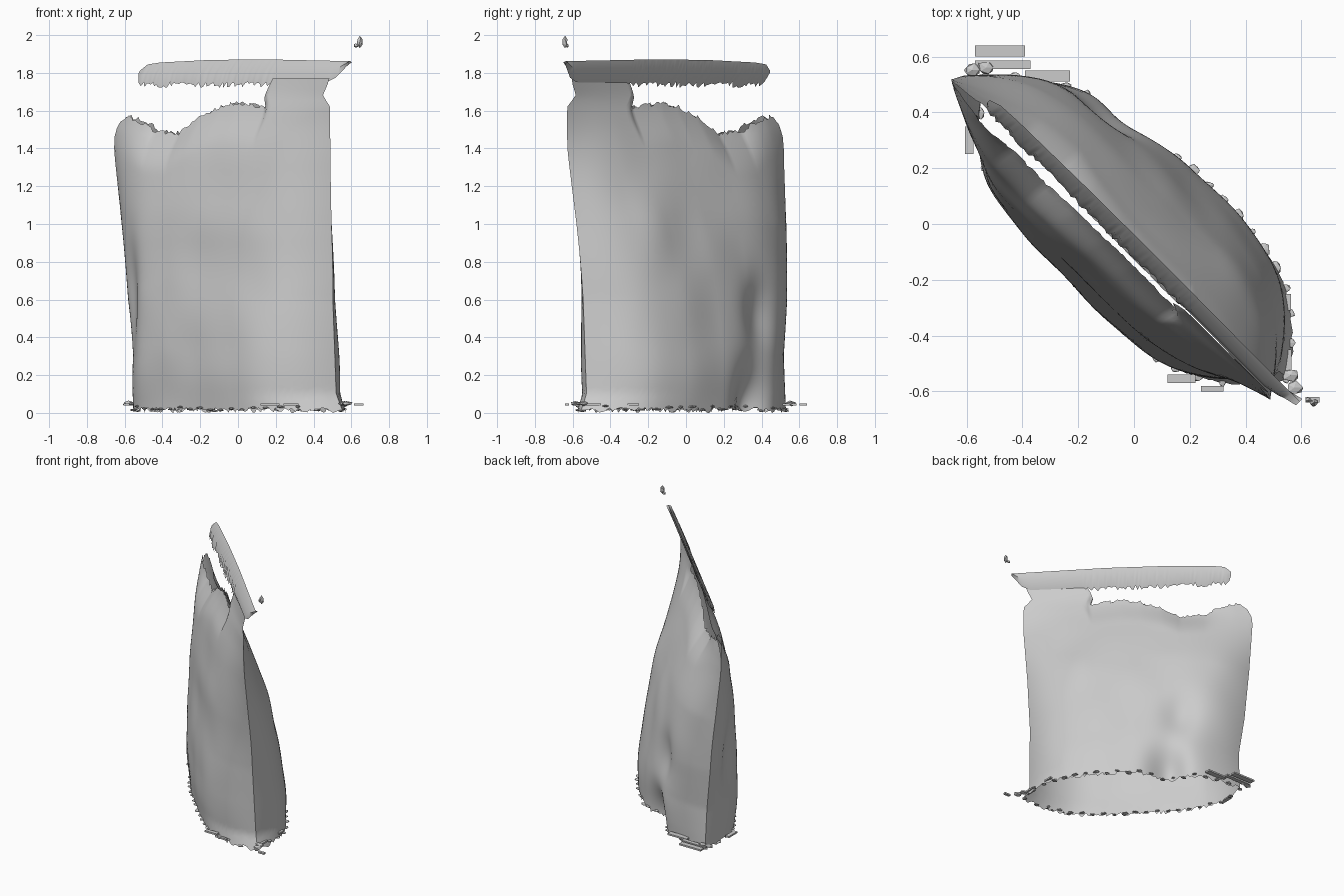
import bpy, bmesh, math, random
from mathutils import Vector, noise

random.seed(4)
if "Cube" in bpy.data.objects:
    bpy.data.objects.remove(bpy.data.objects["Cube"])

grey = bpy.data.materials.new("plain_grey")
grey.use_nodes = True
grey.diffuse_color = (0.6, 0.6, 0.6, 1)
bsdf = grey.node_tree.nodes["Principled BSDF"]
bsdf.inputs["Base Color"].default_value = (0.6, 0.6, 0.6, 1)
bsdf.inputs["Roughness"].default_value = 0.9


def curve(points, x):
    """Piecewise linear lookup."""
    if x <= points[0][0]:
        return points[0][1]
    for (a, p), (b, q) in zip(points, points[1:]):
        if x <= b:
            return p + (q - p) * (x - a) / (b - a)
    return points[-1][1]


def soft(points, x, r=.09):
    """Lookup with rounded corners."""
    return sum(curve(points, x + r * k / 3) for k in range(-3, 4)) / 7


def place(u, v, z):
    """u runs along the bag's width, v through its depth; the bag stands diagonally."""
    r = math.sqrt(0.5)
    return Vector(((u + v) * r, (v - u) * r, z))


def finish(name, bm, smooth=True):
    mesh = bpy.data.meshes.new(name)
    bm.to_mesh(mesh)
    bm.free()
    obj = bpy.data.objects.new(name, mesh)
    bpy.context.collection.objects.link(obj)
    mesh.materials.append(grey)
    if smooth:
        bpy.ops.object.select_all(action="DESELECT")
        obj.select_set(True)
        bpy.context.view_layer.objects.active = obj
        bpy.ops.object.shade_smooth_by_angle(angle=math.radians(50))
    return obj


def skin(bm, rows):
    """Join closed rings of points into a tube."""
    rings = [[bm.verts.new(p) for p in row] for row in rows]
    n = len(rings[0])
    for low, high in zip(rings, rings[1:]):
        for i in range(n):
            j = (i + 1) % n
            bm.faces.new((low[i], low[j], high[j], high[i]))


# Shape of the bag by height, and its torn top edge by position across
LEFT = [(0, -.75), (.3, -.74), (.6, -.78), (1, -.81), (1.4, -.83), (1.5, -.82), (1.57, -.79)]
RIGHT = [(0, .79), (.1, .74), (.6, .74), (1, .76), (1.4, .79), (1.62, .79), (1.68, .73), (1.76, .77)]
CENTRE = [(0, 0), (.8, -.04), (1.4, -.1), (1.7, -.1), (1.76, -.08)]
DEPTH = [(0, .285), (.25, .3), (.5, .28), (1, .21), (1.4, .105), (1.6, .035), (1.76, .008)]
TOP = [(-1, 1.47), (-.97, 1.54), (-.91, 1.57), (-.74, 1.54), (-.6, 1.49), (-.38, 1.48),
       (-.21, 1.57), (-.04, 1.62), (.13, 1.64), (.4, 1.62), (.43, 1.69), (.46, 1.77)]
# Fullness of the cross-section towards the ends, by height
FULL_BACK_LEFT = [(0, 2.7), (.5, 3.3), (1, 4.2), (1.6, 3)]
FULL_BACK_RIGHT = [(0, 4), (1, 4.2), (1.6, 3)]
FULL_FRONT_LEFT = [(0, 4.5), (1, 4.2), (1.5, 5)]
FULL_FRONT_RIGHT = [(0, 4.3), (1, 3.4), (1.6, 2.6)]


def bump(u, z, u0, z0, wide, tall):
    return math.exp(-((u - u0) / wide) ** 2 - ((z - z0) / tall) ** 2)


def wall_point(s, side, z):
    left, right = curve(LEFT, z), curve(RIGHT, z)
    u = left + (right - left) * (s + 1) / 2
    if side > 0:
        full = FULL_BACK_LEFT if s < 0 else FULL_BACK_RIGHT
    else:
        full = FULL_FRONT_LEFT if s < 0 else FULL_FRONT_RIGHT
    fall = 1 - abs(s) ** curve(full, z)
    depth = soft(DEPTH, z) * fall
    # Dents and soft wrinkles in the fabric
    if side > 0:
        depth -= (.06 * bump(u, z, -.34, .5, .12, .2) + .13 * bump(u, z, -.26, .04, .13, .2)) * fall
    else:
        depth -= .07 * bump(u, z, -.62, .6, .09, .28) * fall
    wrinkle = noise.noise(Vector((u * 4, side * 3, z * 3))) * .012
    depth += wrinkle * fall * min(1, curve(DEPTH, z) * 5)
    # The walls draw together under the torn edge, but stay apart at the left end
    near = min(1, max(0, (curve(TOP, s) - z) / .22))
    closed = min(1, max(0, (s + .85) / .25))
    depth *= 1 - .75 * closed * (1 - near) ** 2
    return place(u, soft(CENTRE, z) + side * max(depth, 0), z)


# Bag body: front and back walls, open at the bottom and torn at the top
COLS, ROWS = 100, 60
span = [-1 + 2 * i / COLS for i in range(COLS + 1)]
loop = [(s, -1) for s in span] + [(s, 1) for s in reversed(span[1:-1])]
tops = [curve(TOP, s) + (random.uniform(-.012, .012) if s < .4 else 0) for s, side in loop]
hems = [random.uniform(0, .03) for _ in loop]
bm = bmesh.new()
rows = []
for k in range(ROWS + 1):
    f = k / ROWS
    rows.append([wall_point(s, side, hem + (top - hem) * f)
                 for (s, side), top, hem in zip(loop, tops, hems)])
skin(bm, rows)
bmesh.ops.recalc_face_normals(bm, faces=bm.faces)
finish("bag_body", bm)


# Top strip: thin closed band with a ragged lower edge
def lean(z):
    return -.085 + (z - 1.74) * .45


bm = bmesh.new()
rows = []
STRIP = 110
for i in range(STRIP + 1):
    u = -.68 + 1.55 * i / STRIP
    end = min(1, (u + .70) / .06)
    high = 1.80 + curve([(-.68, .04), (-.55, .055), (-.2, .068), (.2, .072), (.87, .062)], u) * end
    low = 1.80 - .06 * end + random.uniform(-.02, .012)
    if u > .36:
        low = curve([(.36, 1.75), (.74, 1.75), (.8, 1.775), (.87, 1.85)], u)
    thick = .016 * end
    middle = (low + high) / 2
    rows.append([place(u, lean(low), low), place(u, lean(middle) - thick, middle),
                 place(u, lean(high), high), place(u, lean(middle) + thick, middle)])
skin(bm, rows)
bmesh.ops.recalc_face_normals(bm, faces=bm.faces)
finish("top_strip", bm)


def chip(bm, centre, size):
    """Small irregular fragment."""
    made = bmesh.ops.create_icosphere(bm, subdivisions=1, radius=.5)["verts"]
    for v in made:
        v.co = Vector(c * s * random.uniform(.7, 1.1) for c, s in zip(v.co, size)) + Vector(centre)


# Loose fragment above the strip
bm = bmesh.new()
chip(bm, (.645, -.64, 1.965), (.035, .03, .07))
chip(bm, (.625, -.63, 1.945), (.03, .02, .03))
finish("loose_fragment", bm, False)

# Ragged hem: flat flakes around the foot of the bag
bm = bmesh.new()
for s, side in loop[::5]:
    p = wall_point(s, side, .03)
    chip(bm, (p.x, p.y, random.uniform(.01, .04)),
         (random.uniform(.03, .06), random.uniform(.03, .06), .014))
for u in (-.8, -.77, .78, .82):
    p = place(u, random.uniform(-.03, .03), .05)
    chip(bm, p, (.07, .06, .03))
finish("hem_flakes", bm, False)

# Larger flat scraps lying beside the foot
bm = bmesh.new()
for x, y, w, d in [(-.48, .62, .18, .04), (-.47, .57, .2, .03), (-.31, .53, .16, .04),
                   (.17, -.555, .1, .03), (.28, -.59, .08, .02), (.55, -.28, .025, .06),
                   (-.59, .3, .03, .1), (.64, -.63, .05, .02), (.545, -.49, .04, .08)]:
    made = bmesh.ops.create_cube(bm, size=1)["verts"]
    for v in made:
        v.co = Vector((x + v.co.x * w, y + v.co.y * d, .045 + v.co.z * .012))
finish("foot_scraps", bm, False)
